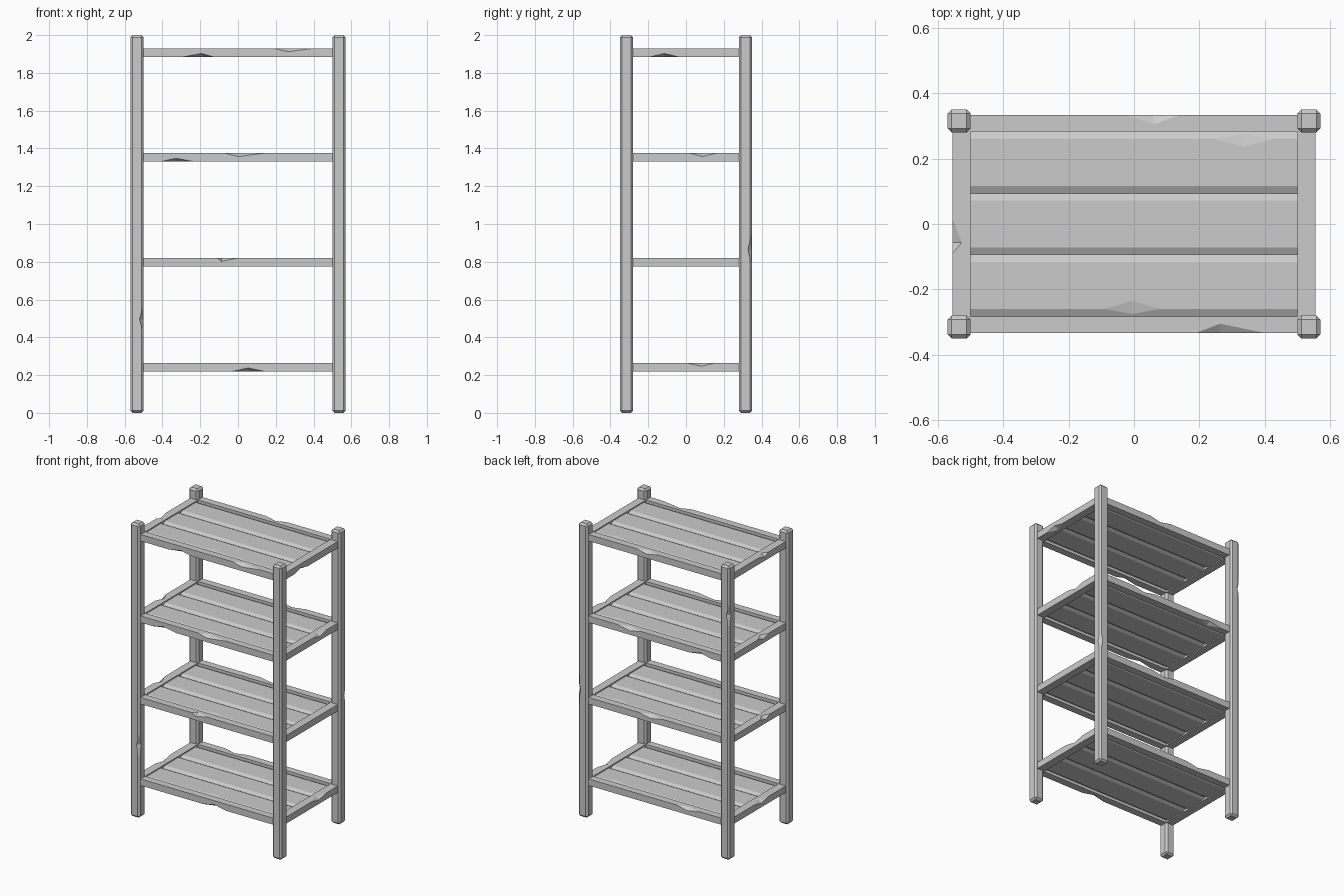
import bpy
import bmesh
from mathutils import Vector

cube = bpy.data.objects.get("Cube")
if cube:
    bpy.data.objects.remove(cube)

grey = bpy.data.materials.new("weathered grey")
grey.use_nodes = True
colour = (0.6, 0.6, 0.6, 1)
grey.diffuse_color = colour
grey.node_tree.nodes["Principled BSDF"].inputs["Base Color"].default_value = colour


def finish(name, bm):
    bmesh.ops.recalc_face_normals(bm, faces=bm.faces[:])
    mesh = bpy.data.meshes.new(name)
    bm.to_mesh(mesh)
    bm.free()
    mesh.materials.append(grey)
    obj = bpy.data.objects.new(name, mesh)
    bpy.context.collection.objects.link(obj)
    return obj


def box(name, centre, size, bevel=0):
    bm = bmesh.new()
    bmesh.ops.create_cube(bm, size=1)
    for v in bm.verts:
        v.co = Vector(a * b for a, b in zip(v.co, size)) + Vector(centre)
    if bevel:
        bmesh.ops.bevel(bm, geom=bm.edges[:], offset=bevel, segments=1, affect='EDGES')
    return finish(name, bm)


def chip(obj, start, end, peak, cut_a, cut_b):
    """Knock a faceted chip out of an edge; cut_a and cut_b run inward along its two faces."""
    start, end, a, b = map(Vector, (start, end, cut_a, cut_b))
    mid = start.lerp(end, peak)
    bm = bmesh.new()
    for p in (start, end, mid + a, mid + b, mid - a - b):
        bm.verts.new(p)
    bmesh.ops.convex_hull(bm, input=bm.verts[:])
    cutter = finish("chip_cutter", bm)
    cutter.hide_render = True
    mod = obj.modifiers.new("chip", 'BOOLEAN')
    mod.operation, mod.solver, mod.object = 'DIFFERENCE', 'EXACT', cutter
    bpy.context.view_layer.objects.active = obj
    bpy.ops.object.modifier_apply(modifier=mod.name)
    bpy.data.objects.remove(cutter)


# Posts
posts = {}
for side, sx in (("right", -1), ("left", 1)):
    for end, sy in (("front", -1), ("back", 1)):
        posts[sx, sy] = box(f"{end}_{side}_post", (sx * 0.535, sy * 0.315, 1),
                            (0.07, 0.07, 2), 0.012)

# Post chips: which post, edge direction, bottom, top
for sx, sy, ex, ey, low, high in ((-1, -1, 1, -1, 0.41, 0.58), (1, 1, 1, 1, 0.75, 0.98),
                                  (-1, 1, -1, 1, 1.58, 1.75)):
    x, y = sx * 0.535 + ex * 0.031, sy * 0.315 + ey * 0.031
    chip(posts[sx, sy], (x, y, low), (x, y, high), 0.5, (-ex * 0.025, 0, 0), (0, -ey * 0.025, 0))

# Rail chips per shelf: start, end, peak, +1 for the top edge or -1 for the bottom
front_chips = [
    [(-0.03, 0.14, 0.5, -1)],
    [(-0.11, 0.0, 0.2, 1)],
    [(-0.07, 0.14, 0.35, 1), (-0.41, -0.23, 0.45, -1)],
    [(0.19, 0.4, 0.35, 1), (-0.29, -0.13, 0.6, -1)],
]
back_chips = [
    [(-0.33, -0.16, 0.5, 1)],
    [(-0.06, 0.12, 0.5, 1)],
    [(-0.42, -0.26, 0.5, -1), (0.1, 0.28, 0.5, 1)],
    [(-0.02, 0.14, 0.5, 1)],
]
left_chips = [[(0.0, 0.16, 0.5, 1)], [], [(0.02, 0.16, 0.5, 1)], [(-0.19, -0.04, 0.5, -1)]]
right_chips = [[(-0.1, 0.06, 0.5, 1)], [(-0.12, 0.0, 0.5, 1)],
               [(-0.1, 0.02, 0.5, 1)], [(-0.09, 0.02, 0.3, 1)]]

THICK, RAIL_X, RAIL_Y = 0.045, 0.555, 0.333


def chip_rail(obj, chips, axis, face, z):
    for start, end, peak, up in chips:
        points = []
        for t in (start, end):
            p = [face, face, z + up * THICK / 2]
            p[axis] = t
            points.append(p)
        inward = [0, 0, 0]
        inward[1 - axis] = -0.028 if face > 0 else 0.028
        chip(obj, *points, peak, inward, (0, 0, -up * 0.018))


def plank(name, y, z, half_width, half_thick, bevel_y, bevel_z):
    """Board along x with chamfered long edges."""
    bm = bmesh.new()
    w, h = half_width, half_thick
    corner = [(w, h - bevel_z), (w - bevel_y, h)]
    profile = corner + [(-a, b) for a, b in corner[::-1]]
    profile += [(-a, -b) for a, b in profile]
    face = bm.faces.new([bm.verts.new((-0.5, y + a, z + b)) for a, b in profile])
    grown = bmesh.ops.extrude_face_region(bm, geom=[face])
    moved = [g for g in grown["geom"] if isinstance(g, bmesh.types.BMVert)]
    bmesh.ops.translate(bm, verts=moved, vec=(1, 0, 0))
    return finish(name, bm)


# Shelves: a rectangular frame of rails around three recessed planks
for i in range(4):
    z = 0.2425 + i * 0.555
    n = i + 1
    for end, s, chips in (("front", -1, front_chips), ("back", 1, back_chips)):
        rail = box(f"shelf_{n}_{end}_rail", (0, s * 0.308, z), (1.0, 0.05, THICK))
        chip_rail(rail, chips[i], 0, s * RAIL_Y, z)
    for side, s, chips in (("right", -1, right_chips), ("left", 1, left_chips)):
        rail = box(f"shelf_{n}_{side}_rail", (s * 0.5275, 0, z), (0.055, 2 * RAIL_Y, THICK))
        chip_rail(rail, chips[i], 1, s * RAIL_X, z)

    top = z + 0.015
    for j, (start, end, inward) in enumerate(((-0.09, 0.08, 1), (-0.39, -0.14, 1),
                                              (0.25, 0.42, -1))):
        centre = (j - 1) * 0.188
        board = plank(f"shelf_{n}_plank_{j + 1}", centre, z, 0.0945, 0.015, 0.023, 0.012)
        if j == 1:
            continue
        y = centre - inward * 0.0715
        chip(board, (start, y, top), (end, y, top), 0.5,
             (0, inward * 0.024, 0), (0, -inward * 0.016, -0.0084))
